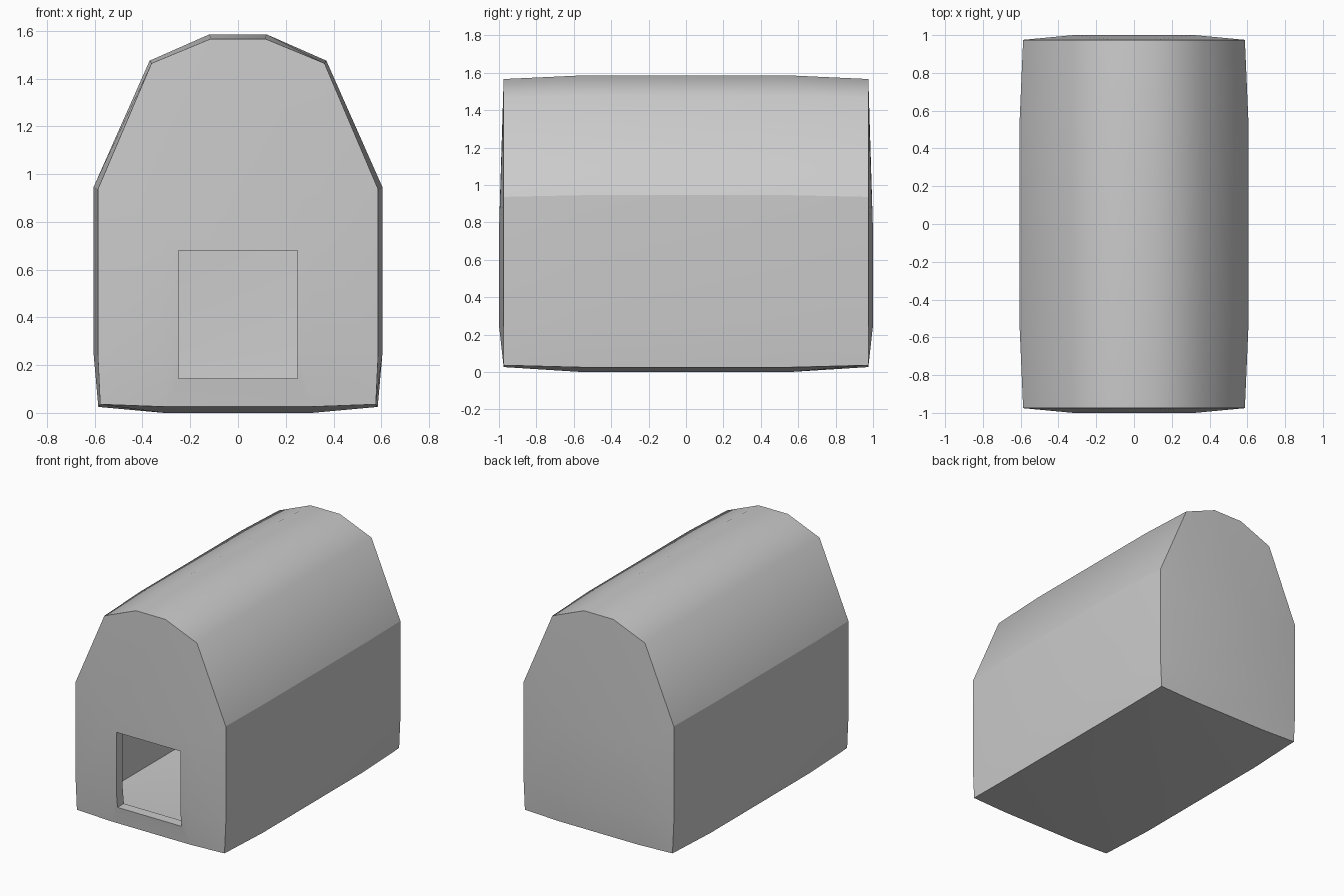
import bpy, bmesh

if "Cube" in bpy.data.objects:
    bpy.data.objects.remove(bpy.data.objects["Cube"])

# half cross-sections (x, z), bottom to ridge: bulged middle and slightly smaller ends
MID = [(0.31, 0.0), (0.585, 0.025), (0.605, 0.25), (0.605, 0.945), (0.37, 1.475), (0.12, 1.585)]
END = [(0.31, 0.026), (0.577, 0.036), (0.587, 0.25), (0.587, 0.936), (0.362, 1.464), (0.115, 1.566)]
WALL = 0.07


def ring(bm, half, y):
    pts = half + [(-x, z) for x, z in reversed(half)]
    return [bm.verts.new((x, y, z)) for x, z in pts]


def end_wall(bm, r, y):
    # bulged end: central panel joined to the rim
    lo_r, hi_r, hi_l, lo_l = [bm.verts.new((x, y, z)) for x, z in
                              ((0.32, 0.25), (0.32, 0.75), (-0.32, 0.75), (-0.32, 0.25))]
    for f in ((lo_r, hi_r, hi_l, lo_l),
              (r[0], lo_r, lo_l, r[11]), (r[5], r[6], hi_l, hi_r),
              (r[0], r[1], r[2], lo_r), (r[2], r[3], hi_r, lo_r),
              (r[3], r[4], hi_r), (r[4], r[5], hi_r),
              (r[11], r[10], r[9], lo_l), (r[9], r[8], hi_l, lo_l),
              (r[8], r[7], hi_l), (r[7], r[6], hi_l)):
        bm.faces.new(f)


# house shell
bm = bmesh.new()
rings = [ring(bm, h, y) for h, y in ((END, -0.975), (MID, -0.56), (MID, 0.56), (END, 0.975))]
n = len(rings[0])
for a, b in zip(rings, rings[1:]):
    for i in range(n):
        j = (i + 1) % n
        bm.faces.new((a[i], a[j], b[j], b[i]))
end_wall(bm, rings[0], -1.0)
end_wall(bm, rings[-1], 1.0)
bmesh.ops.recalc_face_normals(bm, faces=bm.faces)

# smooth faces, with sharp end rims, floor corners and eaves
for f in bm.faces:
    f.smooth = True
for r in (rings[0], rings[-1]):
    for i in range(n):
        bm.edges.get((r[i], r[(i + 1) % n])).smooth = False
for a, b in zip(rings, rings[1:]):
    for i in (1, 3, 8, 10):
        bm.edges.get((a[i], b[i])).smooth = False

mesh = bpy.data.meshes.new("house_shell")
bm.to_mesh(mesh)
bm.free()
house = bpy.data.objects.new("house_shell", mesh)
bpy.context.collection.objects.link(house)

# wall thickness
solid = house.modifiers.new("walls", 'SOLIDIFY')
solid.thickness = WALL
solid.offset = -1
solid.use_even_offset = True

# doorway cut through the front wall
bpy.ops.mesh.primitive_cube_add(size=1, location=(0, -1.0, 0.4125))
cutter = bpy.context.object
cutter.name = "doorway_cutter"
cutter.scale = (0.5, 0.4, 0.535)
cutter.hide_render = True
cutter.display_type = 'WIRE'
door = house.modifiers.new("doorway", 'BOOLEAN')
door.operation = 'DIFFERENCE'
door.solver = 'EXACT'
door.object = cutter
